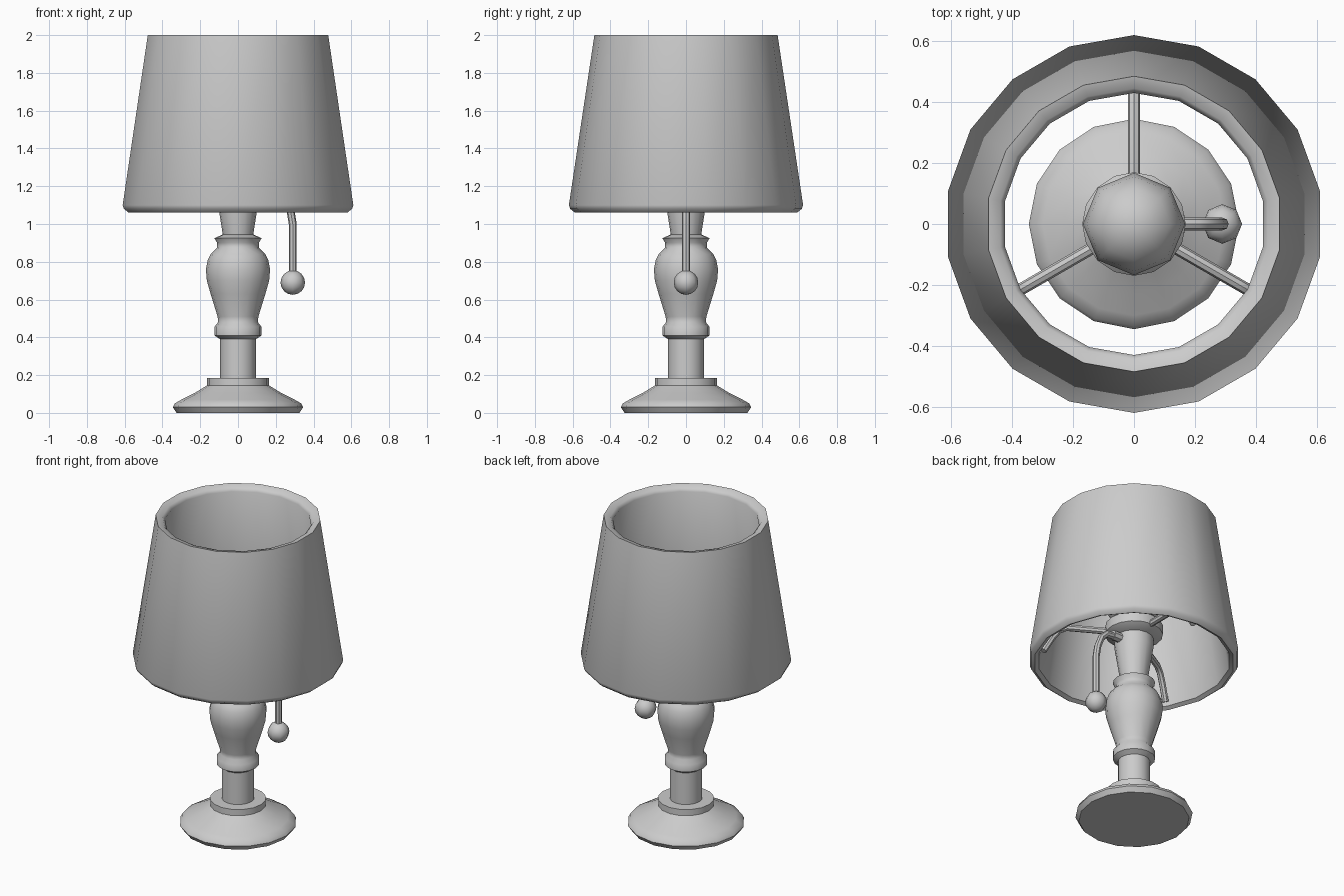
import bpy, bmesh, math
from mathutils import Matrix, Vector

if "Cube" in bpy.data.objects:
    bpy.data.objects.remove(bpy.data.objects["Cube"])

grey = bpy.data.materials.new("plain_grey")
grey.use_nodes = True
colour = (0.6, 0.6, 0.6, 1)
grey.diffuse_color = colour
grey.node_tree.nodes["Principled BSDF"].inputs["Base Color"].default_value = colour


def finish(name, bm, angle=40):
    """Turn a bmesh into a smooth shaded object that keeps its sharp edges."""
    bmesh.ops.recalc_face_normals(bm, faces=bm.faces)
    mesh = bpy.data.meshes.new(name)
    bm.to_mesh(mesh)
    bm.free()
    mesh.materials.append(grey)
    obj = bpy.data.objects.new(name, mesh)
    bpy.context.collection.objects.link(obj)
    bpy.ops.object.select_all(action="DESELECT")
    obj.select_set(True)
    bpy.context.view_layer.objects.active = obj
    bpy.ops.object.shade_smooth_by_angle(angle=math.radians(angle))
    return obj


def lathe(name, profile, sides, closed=False, angle=40):
    """Revolve (radius, height) points about z, with a corner on +y."""
    bm = bmesh.new()
    rings = []
    for r, z in profile:
        rings.append([bm.verts.new((r * math.sin(2 * math.pi * i / sides),
                                    r * math.cos(2 * math.pi * i / sides), z))
                      for i in range(sides)])
    pairs = list(zip(rings, rings[1:]))
    if closed:
        pairs.append((rings[-1], rings[0]))
    else:
        bm.faces.new(rings[0])
        bm.faces.new(rings[-1])
    for low, high in pairs:
        for i in range(sides):
            j = (i + 1) % sides
            bm.faces.new((low[i], low[j], high[j], high[i]))
    return finish(name, bm, angle)


def tube(name, path, radius, turn=0, sides=8):
    """Sweep a round section along (distance, height) points, turned about z."""
    pts = [Vector((d, 0, z)) for d, z in path]
    bm = bmesh.new()
    rings = []
    side = Vector((0, 1, 0))
    for k, p in enumerate(pts):
        along = (pts[min(k + 1, len(pts) - 1)] - pts[max(k - 1, 0)]).normalized()
        up = along.cross(side)
        rings.append([bm.verts.new(p + radius * (side * math.cos(a) + up * math.sin(a)))
                      for a in (2 * math.pi * i / sides for i in range(sides))])
    for a, b in zip(rings, rings[1:]):
        for i in range(sides):
            j = (i + 1) % sides
            bm.faces.new((a[i], a[j], b[j], b[i]))
    bm.faces.new(rings[0])
    bm.faces.new(rings[-1])
    bm.transform(Matrix.Rotation(math.radians(turn), 4, "Z"))
    return finish(name, bm)


def ball(name, centre, radius, sides, rings):
    bm = bmesh.new()
    bmesh.ops.create_uvsphere(bm, u_segments=sides, v_segments=rings, radius=radius,
                              matrix=Matrix.Translation(centre))
    return finish(name, bm, 80)


# Foot with a raised plinth
lathe("base", [(0.325, 0), (0.345, 0.03), (0.335, 0.05), (0.30, 0.07),
               (0.23, 0.105), (0.165, 0.145), (0.165, 0.185), (0.09, 0.185)], 16)

# Turned column
lathe("column", [(0.095, 0.18), (0.095, 0.39), (0.125, 0.41), (0.125, 0.455),
                 (0.105, 0.48), (0.108, 0.51), (0.145, 0.63), (0.165, 0.70),
                 (0.17, 0.76), (0.16, 0.81), (0.145, 0.84), (0.11, 0.875),
                 (0.11, 0.90), (0.125, 0.925), (0.08, 0.945)], 16, angle=50)
lathe("neck", [(0.08, 0.94), (0.115, 1.16), (0.115, 1.25)], 16)

# Lamp holder and bulb
lathe("holder_collar", [(0.12, 1.22), (0.17, 1.25), (0.17, 1.31), (0.14, 1.34)], 16)
ball("bulb", (0, 0, 1.46), 0.168, 8, 8)

# Hollow shade with thick rims
lathe("shade", [(0.485, 2.0), (0.62, 1.10), (0.613, 1.08), (0.59, 1.062),
                (0.565, 1.075), (0.56, 1.10), (0.43, 1.97), (0.445, 1.99)],
      18, closed=True, angle=50)

# Three arms carrying the shade
for name, turn in (("back", 90), ("right", 210), ("left", 330)):
    tube(name + "_shade_arm", [(0.10, 1.26), (0.40, 1.26), (0.45, 1.235),
                               (0.49, 1.18), (0.54, 1.09)], 0.02, turn)

# Pull cord
tube("cord_socket", [(0.08, 1.19), (0.165, 1.19)], 0.03)
tube("pull_cord", [(0.10, 1.19), (0.21, 1.18), (0.25, 1.14), (0.278, 1.07),
                   (0.29, 1.0), (0.29, 0.72)], 0.021)
ball("pull_knob", (0.29, 0, 0.69), 0.065, 8, 8)
